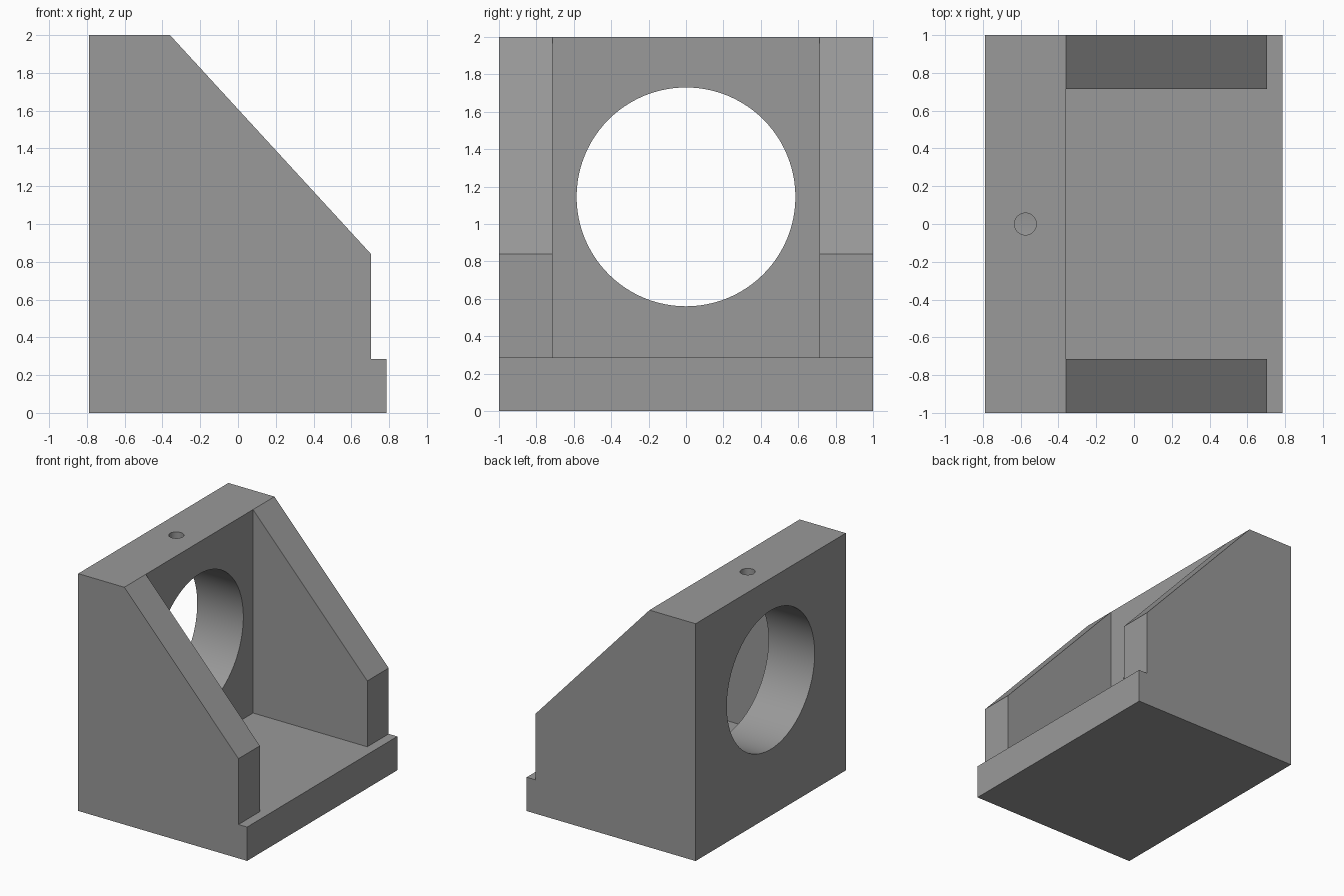
import bpy, bmesh, math
from mathutils import Matrix

if "Cube" in bpy.data.objects:
    bpy.data.objects.remove(bpy.data.objects["Cube"])

metal = bpy.data.materials.new("grey metal")
metal.diffuse_color = (0.32, 0.32, 0.32, 1)
metal.use_nodes = True
metal.node_tree.nodes["Principled BSDF"].inputs["Base Color"].default_value = metal.diffuse_color


def finish(name, bm):
    bmesh.ops.recalc_face_normals(bm, faces=bm.faces)
    mesh = bpy.data.meshes.new(name)
    bm.to_mesh(mesh)
    bm.free()
    mesh.materials.append(metal)
    obj = bpy.data.objects.new(name, mesh)
    bpy.context.collection.objects.link(obj)
    return obj


def prism(name, profile, half_width):
    """Extrude an x-z profile along y, centred on y = 0."""
    bm = bmesh.new()
    face = bm.faces.new([bm.verts.new((x, -half_width, z)) for x, z in profile])
    new = bmesh.ops.extrude_face_region(bm, geom=[face])["geom"]
    bmesh.ops.translate(bm, vec=(0, 2 * half_width, 0),
                        verts=[v for v in new if isinstance(v, bmesh.types.BMVert)])
    return finish(name, bm)


def cylinder(name, radius, length, centre, segments, turn=0):
    bm = bmesh.new()
    bmesh.ops.create_cone(bm, cap_ends=True, segments=segments, radius1=radius,
                          radius2=radius, depth=length,
                          matrix=Matrix.Translation(centre) @ Matrix.Rotation(turn, 4, "Y"))
    return finish(name, bm)


# Bracket body: stepped base, vertical nose and sloping top
bracket = prism("bracket", [(-0.79, 0), (0.785, 0), (0.785, 0.285), (0.705, 0.285),
                            (0.705, 0.84), (-0.36, 2), (-0.79, 2)], 1)

# Pocket between the side ribs, large bore and small oil hole
cutters = [
    prism("pocket_cutter", [(-0.36, 0.285), (1, 0.285), (1, 2.3), (-0.36, 2.3)], 0.715),
    cylinder("bore_cutter", 0.585, 1, (-0.6, 0, 1.145), 96, math.pi / 2),
    cylinder("oil_hole_cutter", 0.058, 0.8, (-0.575, 0, 1.9), 32),
]
bpy.context.view_layer.objects.active = bracket
for cutter in cutters:
    mod = bracket.modifiers.new(cutter.name, "BOOLEAN")
    mod.operation = "DIFFERENCE"
    mod.solver = "EXACT"
    mod.object = cutter
    bpy.ops.object.modifier_apply(modifier=mod.name)
for cutter in cutters:
    bpy.data.objects.remove(cutter)

# Smooth hole walls, sharp edges elsewhere
bracket.select_set(True)
bpy.ops.object.shade_smooth_by_angle(angle=math.radians(30))
